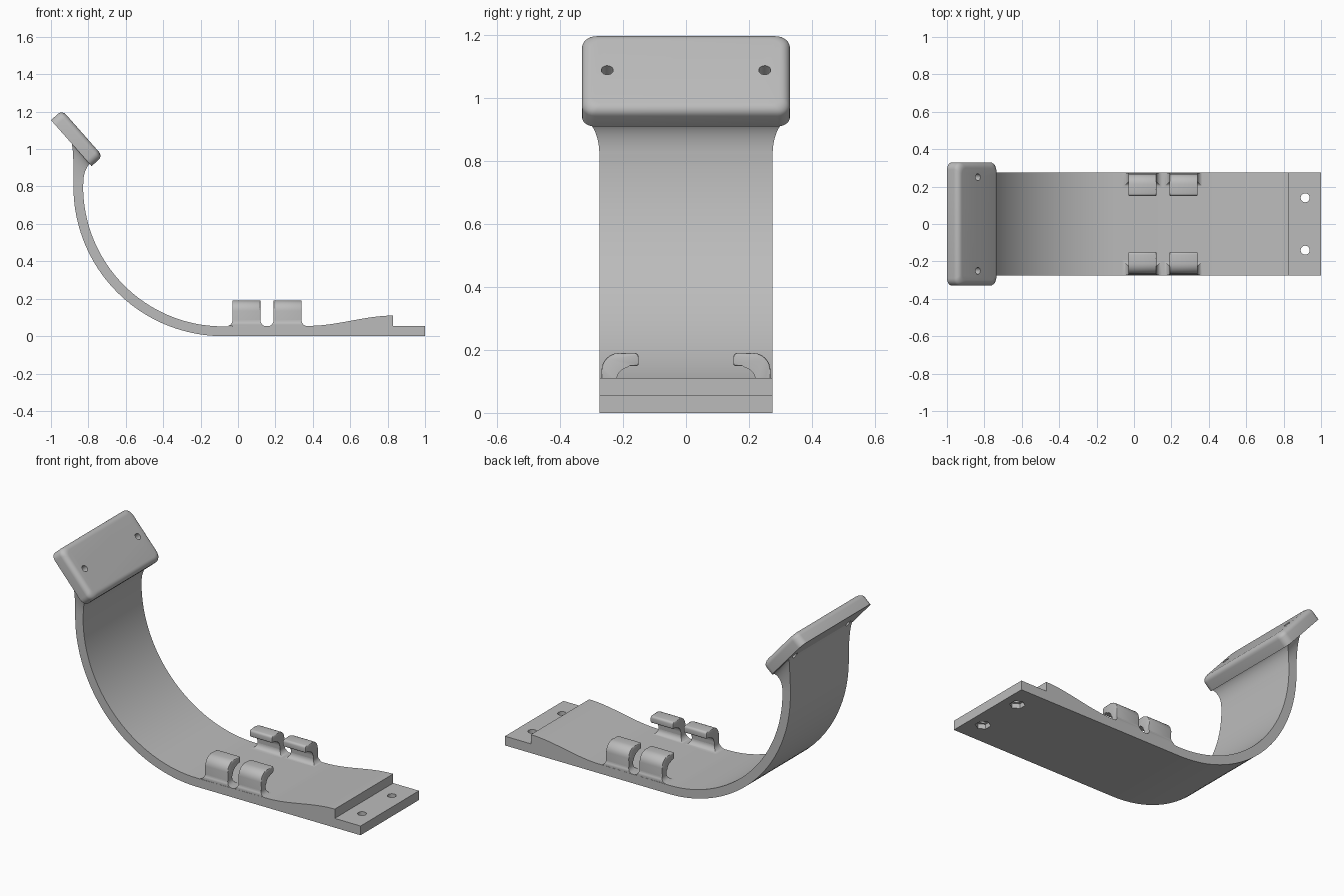
import bpy
import bmesh
from math import sin, cos, pi, sqrt
from mathutils import Vector, Matrix

cube = bpy.data.objects.get("Cube")
if cube:
    bpy.data.objects.remove(cube)

grey = bpy.data.materials.new("plain_grey")
grey.use_nodes = True
grey.diffuse_color = (0.5, 0.5, 0.5, 1)
grey.node_tree.nodes["Principled BSDF"].inputs["Base Color"].default_value = (0.5, 0.5, 0.5, 1)


def finish(name, bm):
    bmesh.ops.recalc_face_normals(bm, faces=bm.faces)
    mesh = bpy.data.meshes.new(name)
    bm.to_mesh(mesh)
    bm.free()
    obj = bpy.data.objects.new(name, mesh)
    bpy.context.collection.objects.link(obj)
    mesh.materials.append(grey)
    return obj


def loft(rings):
    """Skin matching rings of points and cap both ends."""
    bm = bmesh.new()
    rows = [[bm.verts.new(p) for p in ring] for ring in rings]
    n = len(rows[0])
    for a, b in zip(rows, rows[1:]):
        for i in range(n):
            j = (i + 1) % n
            bm.faces.new((a[i], a[j], b[j], b[i]))
    bm.faces.new(rows[0])
    bm.faces.new(rows[-1])
    return bm


def arc(cx, cy, r, start, end, steps):
    return [(cx + r * cos(start + (end - start) * i / steps),
             cy + r * sin(start + (end - start) * i / steps)) for i in range(steps + 1)]


def select_only(obj):
    bpy.ops.object.select_all(action="DESELECT")
    obj.select_set(True)
    bpy.context.view_layer.objects.active = obj


def smooth(obj):
    select_only(obj)
    bpy.ops.object.shade_smooth_by_angle(angle=pi / 6)


def drill(obj, base, axis, length, radius, sides):
    """Cut a round or hexagonal hole that starts at base and runs along axis."""
    bm = bmesh.new()
    turn = Vector(axis).to_track_quat("Z", "Y").to_matrix().to_4x4()
    place = Matrix.Translation(base) @ turn @ Matrix.Translation((0, 0, length / 2))
    bmesh.ops.create_cone(bm, cap_ends=True, segments=sides, radius1=radius,
                          radius2=radius, depth=length, matrix=place)
    cutter = finish("hole_cutter", bm)
    cutter.hide_render = True
    mod = obj.modifiers.new("hole", "BOOLEAN")
    mod.operation = "DIFFERENCE"
    mod.solver = "EXACT"
    mod.object = cutter
    select_only(obj)
    bpy.ops.object.modifier_apply(modifier=mod.name)
    bpy.data.objects.remove(cutter)


HALF, THICK, NECK_Z = 0.275, 0.055, 0.82

# Curved band and base plate, one side profile extruded across y
outer = arc(-0.08, 0.8, 0.8, pi, 1.5 * pi, 40)
inner = arc(-0.08, 0.8, 0.8 - THICK + 0.003, 1.5 * pi, pi, 40)
rise = []
for i in range(21):
    t = i / 20
    rise.append((0.38 + 0.45 * t, THICK + 0.055 * t * t * (3 - 2 * t)))
profile = [(-0.88, NECK_Z)] + outer + [(1, 0), (1, THICK), (0.83, THICK)]
profile += rise[::-1] + inner + [(-0.827, NECK_Z)]
band = finish("band", loft([[(x, y, z) for x, z in profile] for y in (-HALF, HALF)]))

# Screw holes with hexagonal nut pockets underneath
for y in (-0.14, 0.14):
    drill(band, (0.915, y, -0.05), (0, 0, 1), 0.2, 0.024, 24)
    drill(band, (0.915, y, -0.05), (0, 0, 1), 0.078, 0.042, 6)
smooth(band)

# Tilted head frame: corner of the back face, slope direction and facing direction
corner = Vector((-1, 0, 1.155))
slope = Vector((0.661, 0, -0.75))
facing = Vector((0.75, 0, 0.661))


def on_head(s, y, depth):
    return corner + slope * s + Vector((0, y, 0)) + facing * depth


# Rounded head plate with softened front rim
LENGTH, WIDE, R = 0.328, 0.33, 0.04
outline = []
for k, (s, y) in enumerate([(LENGTH - R, WIDE - R), (R, WIDE - R),
                            (R, R - WIDE), (LENGTH - R, R - WIDE)]):
    outline += arc(s, y, R, k * pi / 2, (k + 1) * pi / 2, 6)
rings = [[on_head(s, y, 0) for s, y in outline]]
SOFT = 0.03
for i in range(7):
    a = i / 6 * pi / 2
    inset = SOFT * (1 - cos(a))
    fs = (LENGTH / 2 - inset) / (LENGTH / 2)
    fy = (WIDE - inset) / WIDE
    rings.append([on_head(LENGTH / 2 + (s - LENGTH / 2) * fs, y * fy,
                          0.08 - SOFT + SOFT * sin(a)) for s, y in outline])
head = finish("head_plate", loft(rings))

# Flared neck blending the band into the head
front_end, back_end = on_head(0.315, 0, 0.012), on_head(0.125, 0, 0.012)
rings = []
for i in range(13):
    t = i / 12
    ease = 1 - sqrt(1 - (0.97 * t) ** 2)
    w = HALF + 0.055 * ease
    fx = -0.827 + (front_end.x + 0.827) * ease / 0.76
    bx = -0.88 + (back_end.x + 0.88) * (ease / 0.76) ** 2
    fz = NECK_Z + (front_end.z - NECK_Z) * t
    bz = NECK_Z + (back_end.z - NECK_Z) * t
    rings.append([(fx, -w, fz), (fx, w, fz), (bx, w, bz), (bx, -w, bz)])
neck = finish("neck", loft(rings))

# Mounting holes through head and neck
for part in (head, neck):
    for y in (-0.25, 0.25):
        drill(part, on_head(0.16, y, -0.2), facing, 0.4, 0.019, 20)
    smooth(part)

# Cable hooks: curled arm plus a flared foot, in mirrored pairs
arm = [(0.268, 0.03)] + arc(0.213, 0.135, 0.055, 0, pi / 2, 8)
arm += arc(0.163, 0.177, 0.013, pi / 2, pi, 4) + arc(0.158, 0.157, 0.008, pi, 1.5 * pi, 4)
arm += arc(0.180, 0.104, 0.045, pi / 2, 0, 8) + [(0.225, 0.03)]
FOOT = 0.032
for x0, place in ((-0.03, "right"), (0.19, "left")):
    x1 = x0 + 0.15
    for side, end in ((-1, "front"), (1, "back")):
        bm = loft([[(x, side * y, z) for y, z in arm] for x in (x0, x1)])
        rim = [e for e in bm.edges if abs(e.verts[0].co.x - e.verts[1].co.x) < 1e-4]
        bmesh.ops.bevel(bm, geom=rim, offset=0.005, segments=2, profile=0.5,
                        affect="EDGES", clamp_overlap=True)
        smooth(finish(f"{end}_{place}_hook", bm))

        rings = []
        for i in range(9):
            a = i / 8 * pi / 2
            o = FOOT * (1 - sin(a))
            z = THICK - 0.002 + FOOT * (1 - cos(a))
            ya, yb = side * (0.225 - o), side * (0.268 + min(o, 0.006))
            rings.append([(x0 - o, ya, z), (x1 + o, ya, z), (x1 + o, yb, z), (x0 - o, yb, z)])
        smooth(finish(f"{end}_{place}_hook_foot", loft(rings)))
